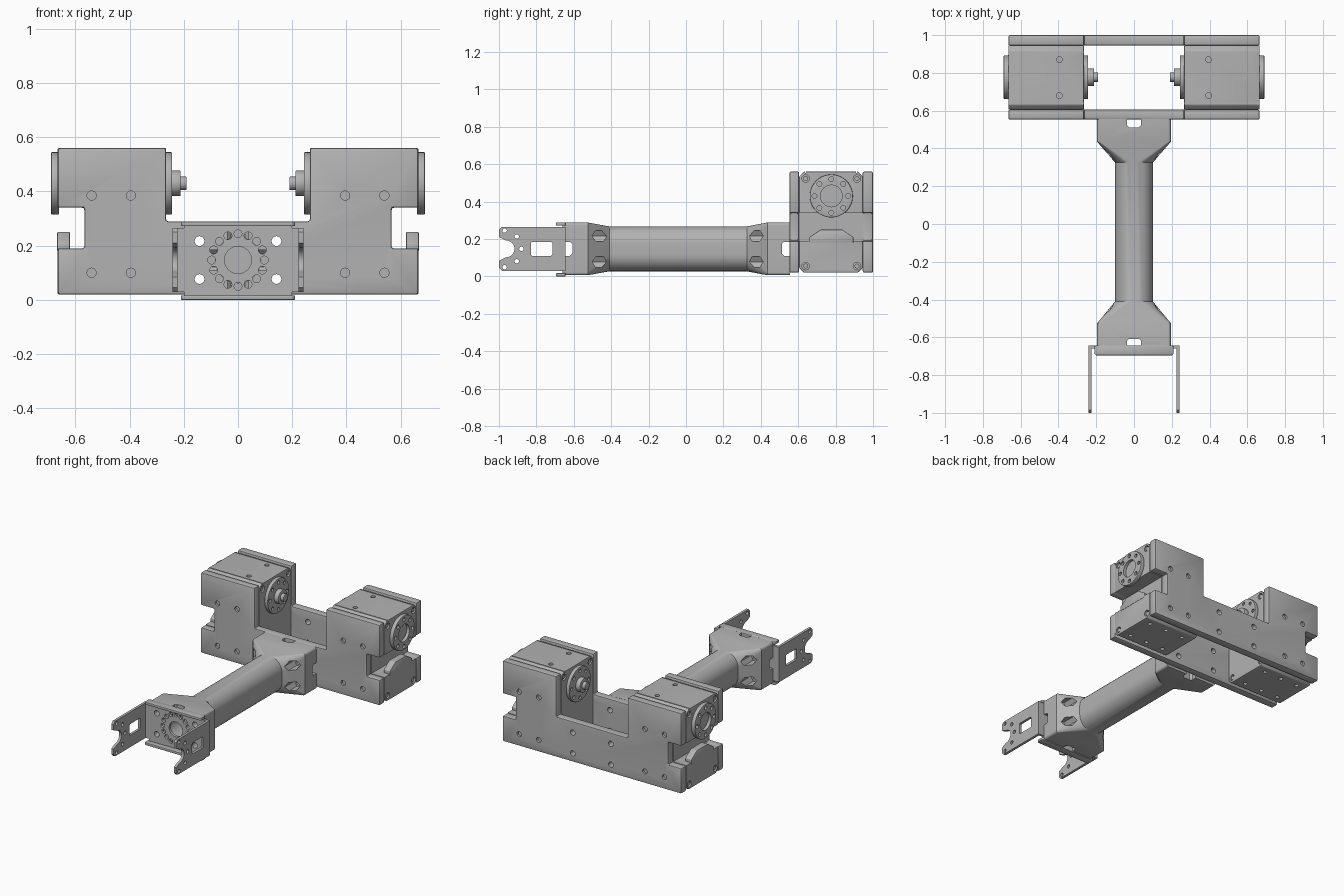
import bpy, bmesh, math
from mathutils import Vector

cube = bpy.data.objects.get("Cube")
if cube:
    bpy.data.objects.remove(cube)

grey = bpy.data.materials.new("machined_grey")
grey.use_nodes = True
COLOUR = (0.45, 0.45, 0.45, 1)
grey.diffuse_color = COLOUR
grey.node_tree.nodes["Principled BSDF"].inputs["Base Color"].default_value = COLOUR

LINK_Z = 0.147           # height of the link axis
HORN = (0.777, 0.43)     # servo axis (y, z)


def place(axis, p, d):
    """Turn a 2D profile point and a depth into 3D."""
    return {"x": (d, p[0], p[1]), "y": (p[0], d, p[1]), "z": (p[0], p[1], d)}[axis]


def loft(bm, rings):
    rows = [[bm.verts.new(p) for p in ring] for ring in rings]
    n = len(rows[0])
    for a, b in zip(rows, rows[1:]):
        for i in range(n):
            bm.faces.new((a[i], a[(i + 1) % n], b[(i + 1) % n], b[i]))
    bm.faces.new(rows[0])
    bm.faces.new(rows[-1])


def solid(name, *parts):
    """Object from prisms; each part is (axis, profile, low, high)."""
    bm = bmesh.new()
    for axis, pts, lo, hi in parts:
        loft(bm, [[place(axis, p, d) for p in pts] for d in (lo, hi)])
    return finish(name, bm)


def finish(name, bm):
    bmesh.ops.recalc_face_normals(bm, faces=bm.faces)
    mesh = bpy.data.meshes.new(name)
    bm.to_mesh(mesh)
    bm.free()
    mesh.materials.append(grey)
    ob = bpy.data.objects.new(name, mesh)
    bpy.context.collection.objects.link(ob)
    return ob


def circle(u, v, r, n=20):
    return [(u + r * math.cos(math.tau * i / n), v + r * math.sin(math.tau * i / n)) for i in range(n)]


def rect(u0, u1, v0, v1, c=0.0):
    """Rectangle, with chamfered corners when c is given."""
    if not c:
        return [(u0, v0), (u1, v0), (u1, v1), (u0, v1)]
    return [(u0 + c, v0), (u1 - c, v0), (u1, v0 + c), (u1, v1 - c),
            (u1 - c, v1), (u0 + c, v1), (u0, v1 - c), (u0, v0 + c)]


def done(ob, bevel=0.0, cuts=()):
    """Bevel, subtract groups of prisms, apply and shade."""
    bpy.ops.object.select_all(action="DESELECT")
    bpy.context.view_layer.objects.active = ob
    ob.select_set(True)
    if bevel:
        m = ob.modifiers.new("bevel", "BEVEL")
        m.width, m.segments, m.limit_method = bevel, 2, "ANGLE"
        bpy.ops.object.modifier_apply(modifier=m.name)
    for group in cuts:
        if not group:
            continue
        cutter = solid("cutter", *group)
        cutter.hide_render = True
        m = ob.modifiers.new("cut", "BOOLEAN")
        m.operation, m.solver, m.object = "DIFFERENCE", "EXACT", cutter
        bpy.ops.object.modifier_apply(modifier=m.name)
        bpy.data.objects.remove(cutter)
    bpy.ops.object.shade_smooth_by_angle(angle=math.radians(30))
    return ob


LINK_BOLTS = [(x, LINK_Z + z) for x in (-0.142, 0.142) for z in (-0.07, 0.07)]

# Front and back frame plates with a low middle and side notches
half = [(0.265, 0.29), (0.265, 0.56), (0.665, 0.56), (0.665, 0.34), (0.567, 0.34),
        (0.567, 0.19), (0.665, 0.19), (0.665, 0.02)]
outline = half + [(-x, z) for x, z in reversed(half)]
for name, y0, y1, face in (("front_plate", 0.553, 0.605, 0.553), ("back_plate", 0.945, 1.0, 1.0)):
    screws = [("y", circle(s * x, z, 0.017), face - 0.015, face + 0.015)
              for s in (-1, 1) for x in (0.395, 0.54) for z in (0.1, 0.385)]
    bolts = [("y", circle(x, z, 0.018), y0 - 0.02, y1 + 0.02) for x, z in LINK_BOLTS]
    done(solid(name, ("y", outline, y0, y1)), 0.008, [screws + bolts])

# Two servos, mirrored left and right
for side, s in (("left", 1), ("right", -1)):
    def span(a, b):
        return min(s * a, s * b), max(s * a, s * b)

    body = solid(side + "_servo_body", ("x", rect(0.605, 0.945, 0.02, 0.56, 0.026), *span(0.265, 0.665)))
    recess = [("x", rect(0.5, 1.05, 0.19, 0.34), *span(0.567, 0.8))]
    holes = [("x", circle(y, z, 0.02), *span(a, b)) for y in (0.64, 0.914) for z in (0.055, 0.523)
             for a, b in ((0.645, 0.7), (0.2, 0.285))]
    holes += [("z", circle(s * 0.395, y, 0.015), 0.545, 0.6) for y in (0.68, 0.87)]
    holes += [("z", circle(s * x, y, 0.013), 0, 0.035) for x in (0.34, 0.47, 0.6) for y in (0.68, 0.87)]
    grooves = [("x", rect(y, y + 0.006, 0.553, 0.6), *span(0.2, 0.7)) for y in (0.636, 0.908)]
    done(body, 0.004, [recess, holes, grooves])

    # Screw heads sunk in the corners
    done(solid(side + "_servo_screws", *[("x", circle(y, z, 0.013), *span(0.27, 0.66))
                                         for y in (0.64, 0.914) for z in (0.055, 0.523)]))

    # Raised tab under the output horn
    tab = [(0.66, 0.18), (0.895, 0.18), (0.895, 0.21), (0.835, 0.25), (0.72, 0.25), (0.66, 0.21)]
    done(solid(side + "_servo_tab", ("x", tab, *span(0.62, 0.667))), 0.003)

    # Output horn outside, idler horn with stepped hub inside
    ring = [("x", circle(HORN[0] + 0.09 * math.cos(i * math.pi / 4), HORN[1] + 0.09 * math.sin(i * math.pi / 4),
                         0.013, 12), *span(0.675, 0.71)) for i in range(8)]
    done(solid(side + "_output_horn", ("x", circle(*HORN, 0.115, 48), *span(0.66, 0.69))), 0.004,
         [ring + [("x", circle(*HORN, 0.058, 32), *span(0.67, 0.71))]])
    ring = [("x", circle(HORN[0] + 0.09 * math.cos(i * math.pi / 4), HORN[1] + 0.09 * math.sin(i * math.pi / 4),
                         0.012, 12), *span(0.22, 0.255)) for i in range(8)]
    done(solid(side + "_idler_horn", ("x", circle(*HORN, 0.115, 48), *span(0.243, 0.27))), 0.004, [ring])
    done(solid(side + "_idler_hub", ("x", circle(*HORN, 0.047, 32), *span(0.212, 0.25))), 0.003)
    done(solid(side + "_idler_pin", ("x", circle(*HORN, 0.025, 24), *span(0.19, 0.22))), 0.003)


# Link: square ends flowing into a rounded tube
def section(y, hx, hz, r, n=8):
    pts = []
    for q, (sx, sz) in enumerate(((1, 1), (-1, 1), (-1, -1), (1, -1))):
        for i in range(n + 1):
            a = (q + i / n) * math.pi / 2
            pts.append((sx * (hx - r) + r * math.cos(a), y, LINK_Z + sz * (hz - r) + r * math.sin(a)))
    return pts


BLOCK, TUBE = (0.195, 0.141, 0.015), (0.1, 0.12, 0.09)
bm = bmesh.new()
loft(bm, [section(y, *shape) for y, shape in ((-0.645, BLOCK), (-0.525, BLOCK), (-0.41, TUBE),
                                              (0.325, TUBE), (0.435, BLOCK), (0.555, BLOCK))])
link = finish("link_tube", bm)
bore = [("y", circle(0, LINK_Z, 0.084, 40), -0.7, 0.7)]
pockets = [("y", circle(x, z, 0.034, 6), a, b) for x, z in LINK_BOLTS for a, b in ((-0.535, -0.3), (0.2, 0.445))]
bolts = [("y", circle(x, z, 0.018), -0.7, 0.7) for x, z in LINK_BOLTS]
ends = ((-0.7, -0.608), (0.512, 0.6))
side_slots = [("x", rect(a, b, LINK_Z - 0.037, LINK_Z + 0.037, 0.012), -0.3, 0.3) for a, b in ends]
top_slots = [("z", rect(-0.038, 0.038, a, b, 0.012), -0.1, 0.4) for a, b in ends]
done(link, 0, [bore, pockets, bolts, side_slots, top_slots])

# Bracket base with a ring of holes and folded lips
ring = [("y", circle(0.097 * math.cos(i * math.pi / 8), LINK_Z + 0.097 * math.sin(i * math.pi / 8), 0.0145, 14),
         -0.7, -0.6) for i in range(16)]
mount = [("y", circle(x, z, 0.018), -0.7, -0.6) for x, z in LINK_BOLTS]
centre = [("y", circle(0, LINK_Z, 0.05, 32), -0.7, -0.6)]
done(solid("bracket_base", ("y", rect(-0.232, 0.232, 0.03, 0.265), -0.66, -0.643)), 0, [ring + mount + centre])
for name, z in (("lower_lip", 0.0), ("upper_lip", 0.272)):
    done(solid("bracket_" + name, ("z", rect(-0.21, 0.21, -0.695, -0.643, 0.008), z, z + 0.017)), 0.003)
for name, z0, z1 in (("lower_bend", 0.01, 0.035), ("upper_bend", 0.26, 0.28)):
    done(solid("bracket_" + name, ("y", rect(-0.2, 0.2, z0, z1), -0.66, -0.643)))

# Bracket arms with a rounded fork notch, window and screw holes
notch = [(-0.962 + 0.045 * math.sin(math.pi * i / 12), LINK_Z + 0.045 * math.cos(math.pi * i / 12))
         for i in range(13)]
arm = [(-0.643, 0.03), (-0.643, 0.265), (-0.985, 0.265), (-1.0, 0.25), (-1.0, 0.21)] + notch + \
      [(-1.0, 0.084), (-1.0, 0.045), (-0.985, 0.03)]
spots = [(-0.97, 0.098), (-0.905, 0.066), (-0.88, 0.0)]
arm_holes = {(y, round(LINK_Z + k * dz, 3)) for y, dz in spots for k in (-1, 1)}
for side, s in (("left", 1), ("right", -1)):
    lo, hi = sorted((s * 0.224, s * 0.241))
    cuts = [("x", circle(y, z, 0.012, 14), lo - 0.02, hi + 0.02) for y, z in sorted(arm_holes)]
    cuts.append(("x", rect(-0.83, -0.715, 0.11, 0.185, 0.006), lo - 0.02, hi + 0.02))
    done(solid(side + "_bracket_arm", ("x", arm, lo, hi)), 0, [cuts])
